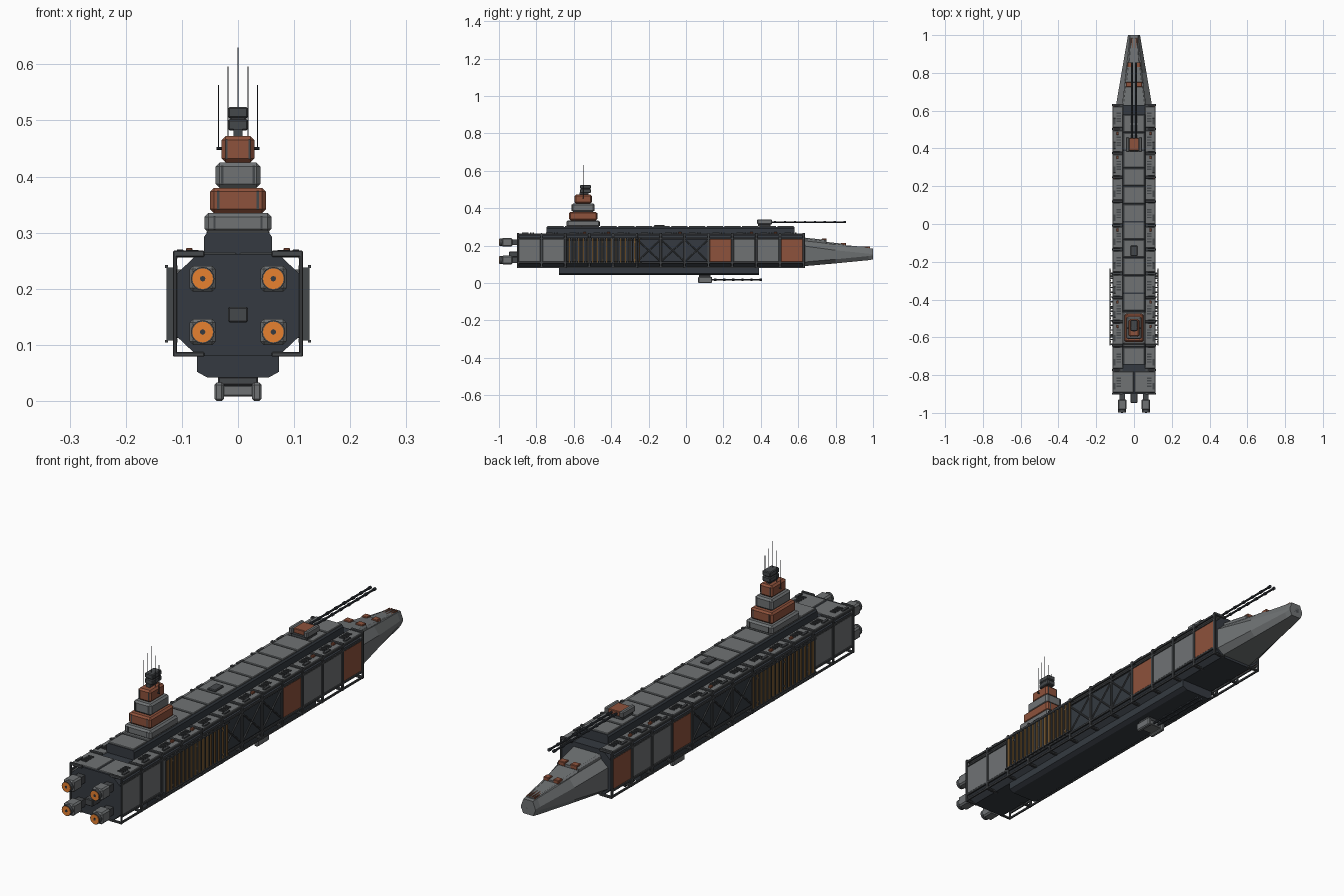
import bpy, bmesh, math
from mathutils import Matrix, Vector

if "Cube" in bpy.data.objects:
    bpy.data.objects.remove(bpy.data.objects["Cube"])


def material(name, rgb):
    m = bpy.data.materials.new(name)
    m.diffuse_color = (*rgb, 1)
    m.use_nodes = True
    m.node_tree.nodes["Principled BSDF"].inputs["Base Color"].default_value = m.diffuse_color
    return m


GREY = material("grey_plate", (0.16, 0.17, 0.175))
DARK = material("dark_hull", (0.035, 0.042, 0.052))
FRAME = material("dark_frame", (0.06, 0.065, 0.07))
RUST = material("rust_panel", (0.27, 0.085, 0.045))
GOLD = material("gold_slat", (0.30, 0.16, 0.05))
GLOW = material("engine_glow", (0.80, 0.22, 0.03))


def finish(name, bm, mat, bevel=0):
    bmesh.ops.recalc_face_normals(bm, faces=bm.faces)
    me = bpy.data.meshes.new(name)
    bm.to_mesh(me)
    bm.free()
    ob = bpy.data.objects.new(name, me)
    bpy.context.collection.objects.link(ob)
    me.materials.append(mat)
    if bevel:
        b = ob.modifiers.new("bevel", 'BEVEL')
        b.width, b.segments = bevel, 1
    return ob


def boxes(name, ranges, mat, bevel=0, mirror=False):
    """Join boxes given as (x0, x1, y0, y1, z0, z1); optionally mirrored in x."""
    bm = bmesh.new()
    for x0, x1, y0, y1, z0, z1 in ranges:
        for s in ((1, -1) if mirror else (1,)):
            mt = Matrix.Translation((s * (x0 + x1) / 2, (y0 + y1) / 2, (z0 + z1) / 2))
            bmesh.ops.create_cube(bm, size=1, matrix=mt @ Matrix.Diagonal((x1 - x0, y1 - y0, z1 - z0, 1)))
    return finish(name, bm, mat, bevel)


def rods(name, segs, mat, sides=8):
    """Join cylinders given as (start, end, radius)."""
    bm = bmesh.new()
    for a, b, r in segs:
        a, b = Vector(a), Vector(b)
        mt = Matrix.Translation((a + b) / 2) @ (b - a).to_track_quat('Z', 'Y').to_matrix().to_4x4()
        bmesh.ops.create_cone(bm, cap_ends=True, segments=sides, radius1=r, radius2=r, depth=(b - a).length, matrix=mt)
    return finish(name, bm, mat)


def section(w, z0, z1, top, bot):
    """Eight-sided x/z section: half width, heights, (dx, dz) chamfers."""
    half = [(w - bot[0], z0), (w, z0 + bot[1]), (w, z1 - top[1]), (w - top[0], z1)]
    return half + [(-x, z) for x, z in reversed(half)]


def loft(name, stations, mat, bevel=0):
    bm = bmesh.new()
    rings = [[bm.verts.new((x, y, z)) for x, z in pts] for y, pts in stations]
    for a, b in zip(rings, rings[1:]):
        for i in range(len(a)):
            j = (i + 1) % len(a)
            bm.faces.new((a[i], a[j], b[j], b[i]))
    bm.faces.new(rings[0])
    bm.faces.new(rings[-1])
    return finish(name, bm, mat, bevel)


# Hull core, keel and upper spine
hull = section(0.109, 0.08, 0.262, (0.037, 0.035), (0.037, 0.035))
loft("hull_core", [(-0.9, hull), (0.63, hull)], DARK)
keel = section(0.073, 0.042, 0.085, (0.001, 0.001), (0.018, 0.01))
loft("keel", [(-0.68, keel), (0.39, keel)], DARK)
spine = section(0.061, 0.255, 0.30, (0.006, 0.008), (0.001, 0.001))
loft("spine", [(-0.745, spine), (0.58, spine)], DARK)
pitch = 1.325 / 14
boxes("spine_plates", [(-0.056, 0.056, -0.745 + i * pitch + 0.003, -0.745 + (i + 1) * pitch - 0.003, 0.297, 0.304)
                       for i in range(14)], GREY, 0.002)
boxes("spine_hatch", [(-0.018, 0.018, -0.17, -0.115, 0.30, 0.311)], FRAME, 0.003)

# Side bays: plain panels, rust panels, truss bays
bay = 1.53 / 12
edge = [-0.9 + bay * i for i in range(13)]


def side_panels(name, ids, mat, x=0.1125):
    boxes(name, [(0.10, x, edge[i] + 0.006, edge[i + 1] - 0.006, 0.112, 0.234) for i in ids], mat, 0.002, True)


side_panels("grey_side_panels", (0, 1, 9, 10), GREY)
side_panels("rust_side_panels", (8, 11), RUST)
side_panels("truss_back_panels", (5, 6, 7), DARK, 0.1095)
braces = []
for i in (5, 6, 7):
    for s in (1, -1):
        x, a, b = s * 0.111, edge[i] + 0.005, edge[i + 1] - 0.005
        braces += [((x, a, 0.118), (x, b, 0.228), 0.0035), ((x, a, 0.228), (x, b, 0.118), 0.0035)]
rods("truss_braces", braces, FRAME, 6)

# Square hoop frames and long rails around the hull
hoops = []
for i, e in enumerate(edge):
    y0, y1 = max(e - 0.006, -0.903), e + 0.006
    hoops += [(0.109, 0.1155, y0, y1, 0.082, 0.262), (0.06, 0.1155, y0, y1, 0.257, 0.268),
              (0.06, 0.1155, y0, y1, 0.079, 0.087)]
boxes("hoop_frames", hoops, FRAME, 0.0015, True)
boxes("long_rails", [(0.108, 0.115, -0.9, 0.633, z, z + 0.008) for z in (0.08, 0.104, 0.234, 0.253)],
      FRAME, 0.001, True)

# Roof plates with vents and rust boxes
plates, vents, lids, clips = [], [], [], []
for i in range(12):
    a, b = edge[i] + 0.008, edge[i + 1] - 0.008
    plates.append((0.003 if i == 0 else 0.058, 0.113, a, b, 0.256, 0.265))
    for k in range(4):
        y = a + 0.03 + k * 0.014
        vents.append((0.07, 0.092, y, y + 0.007, 0.264, 0.269))
    clips.append((0.097, 0.109, a + 0.015, a + 0.05, 0.264, 0.270))
    if i in (2, 3, 6, 9, 10):
        lids.append((0.081, 0.093, b - 0.024, b - 0.008, 0.264, 0.273))
boxes("roof_plates", plates, GREY, 0.002, True)
boxes("roof_vents", vents, FRAME, 0, True)
boxes("roof_clips", clips, FRAME, 0.001, True)
boxes("roof_rust_boxes", lids, RUST, 0.002, True)

# Radiators standing off the sides
step = 0.4 / 32
slats = [(0.114, 0.127, -0.64 + i * step, -0.64 + i * step + 0.007, 0.108, 0.238) for i in range(32)]
boxes("radiator_dark_slats", slats[::2], FRAME, 0, True)
boxes("radiator_gold_slats", [(0.122, 0.1275) + s[2:] for s in slats[1::2]], GOLD, 0, True)
boxes("radiator_rims", [(0.125, 0.130, -0.642, -0.236, z, z + 0.005) for z in (0.104, 0.237)], FRAME, 0, True)
boxes("radiator_mounts", [(0.108, 0.127, y, y + 0.012, z, z + 0.006) for y in (-0.6, -0.45, -0.28)
                          for z in (0.12, 0.217)], FRAME, 0, True)

# Tapered nose with stepped top armour
nose = [(0.63, 0.095, 0.09, 0.228), (0.80, 0.066, 0.105, 0.205), (0.975, 0.036, 0.122, 0.187), (1.0, 0.032, 0.126, 0.184)]
loft("nose", [(y, section(w, a, b, (w * 0.35, 0.03), (w * 0.3, 0.022))) for y, w, a, b in nose], GREY)
for k, (y0, y1, w0, w1, z0, z1) in enumerate(((0.63, 0.75, 0.064, 0.048, 0.243, 0.230),
                                               (0.75, 0.855, 0.047, 0.034, 0.220, 0.208),
                                               (0.855, 0.985, 0.033, 0.021, 0.202, 0.190))):
    loft(f"nose_armour_{k + 1}", [(y0, section(w0, 0.16, z0, (0.008, 0.006), (0.001, 0.001))),
                                  (y1, section(w1, 0.16, z1, (0.006, 0.006), (0.001, 0.001)))], GREY, 0.001)
boxes("nose_rust_pads", [(0.012, 0.042, 0.725, 0.752, 0.22, 0.237), (0.010, 0.034, 0.83, 0.856, 0.20, 0.215),
                         (0.004, 0.009, 0.90, 0.985, 0.18, 0.195), (0.014, 0.019, 0.90, 0.985, 0.18, 0.194)],
      RUST, 0.002, True)
boxes("nose_port", [(-0.012, 0.012, 0.99, 1.0, 0.147, 0.166)], FRAME)

# Stepped bridge tower
T = -0.55
tiers = [(0.060, 0.088, 0.300, 0.335, GREY), (0.050, 0.075, 0.335, 0.380, RUST),
         (0.040, 0.060, 0.380, 0.425, GREY), (0.029, 0.046, 0.425, 0.472, RUST)]
for k, (w, d, z0, z1, m) in enumerate(tiers):
    boxes(f"tower_tier_{k + 1}", [(-w, w, T - d, T + d, z0, z1)], m, 0.007)
    boxes(f"tower_trim_{k + 1}", [(w * 0.7 - 0.002, w * 0.7 + 0.002, T - d - 0.001, T + d + 0.001, z0 + 0.006, z1 - 0.006)],
          FRAME, 0, True)
boxes("tower_neck", [(-0.008, 0.008, T - 0.02, T + 0.03, 0.468, 0.485)], FRAME)
boxes("tower_head", [(-0.018, 0.018, T - 0.016, T + 0.042, 0.482, 0.502),
                     (-0.018, 0.018, T - 0.016, T + 0.042, 0.504, 0.524),
                     (-0.015, 0.015, T - 0.012, T + 0.038, 0.49, 0.52)], FRAME, 0.003)
masts = [((0, T, 0.52), (0, T, 0.63), 0.0012)]
for s in (1, -1):
    masts += [((s * 0.018, T, 0.47), (s * 0.018, T, 0.596), 0.0012),
              ((s * 0.035, T, 0.448), (s * 0.035, T, 0.563), 0.0012),
              ((s * 0.026, T, 0.45), (s * 0.038, T, 0.45), 0.0025)]
rods("antennas", masts, DARK, 6)

# Twin guns above and below
for name, y0, y1, tip, z, base in (("top_gun", 0.38, 0.46, 0.855, 0.326, (0.302, 0.318)),
                                   ("belly_gun", 0.065, 0.14, 0.405, 0.0175, (0.027, 0.044))):
    boxes(name + "_mount", [(-0.036, 0.036, y0 + 0.005, y1 - 0.008, *base)], FRAME, 0.003)
    boxes(name + "_body", [(-0.03, 0.03, y0 + 0.01, y1 - 0.005, z - 0.009, z + 0.01)], RUST if z > 0.1 else GREY, 0.002)
    zl, zh = (z - 0.012, z + 0.014) if z > 0.1 else (0.0, 0.033)
    boxes(name + "_cheeks", [(0.025, 0.042, y0, y1, zl, zh)], GREY, 0.004, True)
    tubes = []
    for x in (-0.0105, 0.0105):
        tubes.append(((x, y1 - 0.01, z), (x, tip, z), 0.0042))
        n = int((tip - y1) / 0.05)
        for k in range(n + 1):
            y = y1 + 0.01 + k * (tip - y1 - 0.022) / n
            tubes.append(((x, y, z), (x, y + 0.012, z), 0.0062))
    rods(name + "_barrels", tubes, DARK)

# Four engines and the stern box
bodies, necks, rims, glows, hubs = [], [], [], [], []
for x in (-0.063, 0.063):
    for z in (0.123, 0.218):
        bodies.append((x - 0.023, x + 0.023, -0.985, -0.928, z - 0.023, z + 0.023))
        necks.append((x - 0.015, x + 0.015, -0.93, -0.895, z - 0.015, z + 0.015))
        rims.append(((x, -0.997, z), (x, -0.98, z), 0.021))
        glows.append(((x, -0.9985, z), (x, -0.99, z), 0.0185))
        hubs.append(((x, -1.0, z), (x, -0.99, z), 0.005))
boxes("engine_bodies", bodies, GREY, 0.006)
boxes("engine_necks", necks, FRAME)
rods("engine_rims", rims, FRAME, 16)
rods("engine_glow_discs", glows, GLOW, 16)
rods("engine_hubs", hubs, DARK, 8)
boxes("stern_box", [(-0.018, 0.018, -0.947, -0.895, 0.14, 0.168)], FRAME, 0.003)
